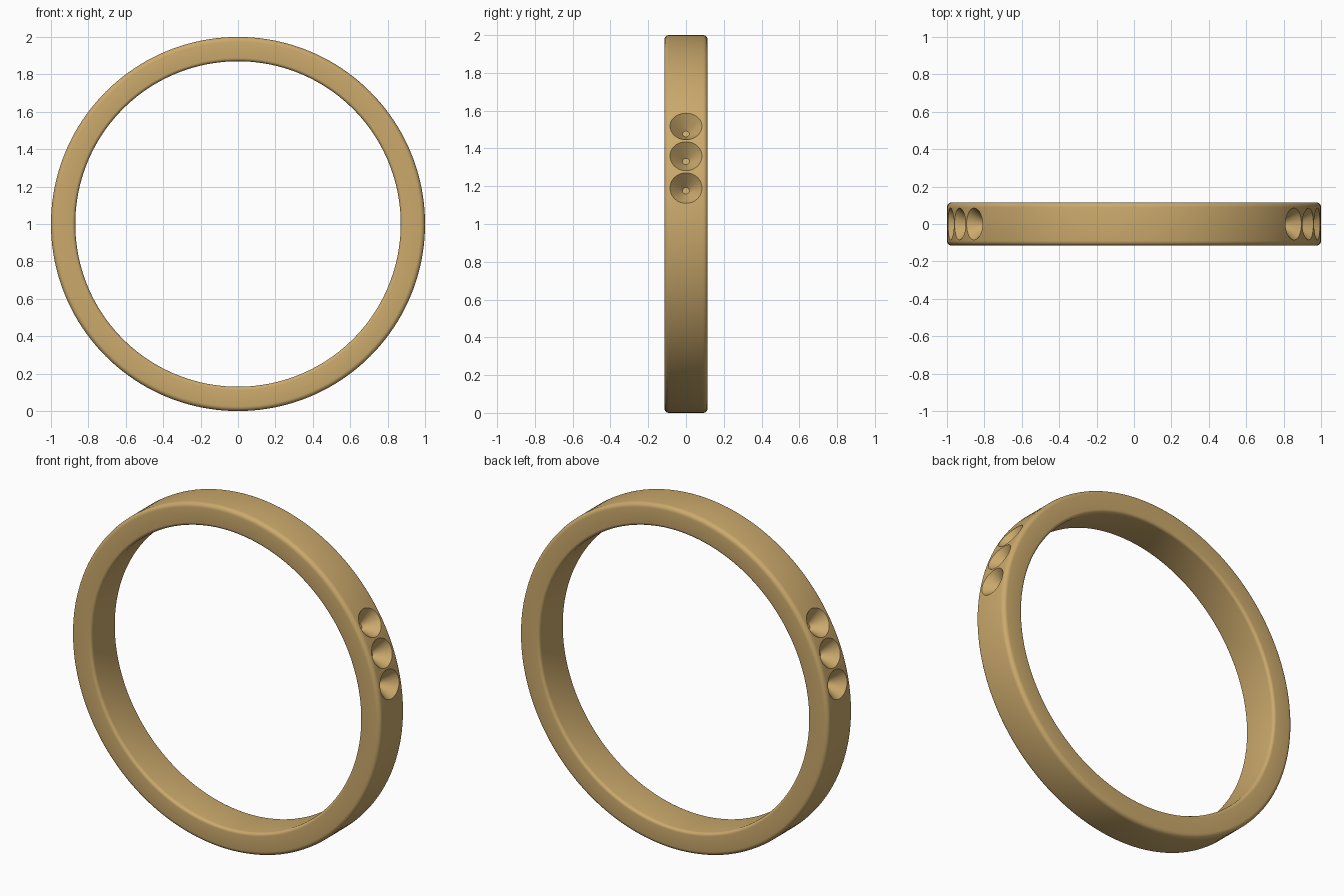
import bpy, bmesh, math
from mathutils import Matrix, Vector

if "Cube" in bpy.data.objects:
    bpy.data.objects.remove(bpy.data.objects["Cube"])

CENTRE = Vector((0, 0, 1))


def new_object(name, bm):
    bmesh.ops.recalc_face_normals(bm, faces=bm.faces)
    mesh = bpy.data.meshes.new(name)
    bm.to_mesh(mesh)
    bm.free()
    obj = bpy.data.objects.new(name, mesh)
    bpy.context.collection.objects.link(obj)
    return obj


def rounded_profile(r_in, r_out, half, b_in, b_out, steps=5):
    """Rectangle in (radius, y) with rounded corners."""
    pts = []
    corners = [(r_out - b_out, half - b_out, b_out, 0), (r_in + b_in, half - b_in, b_in, 90),
               (r_in + b_in, b_in - half, b_in, 180), (r_out - b_out, b_out - half, b_out, 270)]
    for r, y, b, start in corners:
        for i in range(steps + 1):
            a = math.radians(start + 90 * i / steps)
            pts.append((r + b * math.cos(a), y + b * math.sin(a)))
    return pts


# Band: rounded profile swept round the y axis
bm = bmesh.new()
profile = rounded_profile(0.87, 1.0, 0.115, 0.018, 0.025)
SEG = 160
rings = []
for s in range(SEG):
    a = 2 * math.pi * s / SEG
    rings.append([bm.verts.new(CENTRE + Vector((r * math.cos(a), y, r * math.sin(a))))
                  for r, y in profile])
n = len(profile)
for s in range(SEG):
    p, q = rings[s], rings[(s + 1) % SEG]
    for i in range(n):
        j = (i + 1) % n
        bm.faces.new((p[i], p[j], q[j], q[i]))
band = new_object("ring_band", bm)

# Conical stone seats: three on each side of the band
BOTTOM, TOP = 0.92, 1.012
for side in (-1, 1):
    for k, deg in enumerate((11, 21.1, 31.2)):
        a = math.radians(deg)
        direction = Vector((side * math.cos(a), 0, math.sin(a)))
        bm = bmesh.new()
        bmesh.ops.create_cone(bm, cap_ends=True, segments=48, radius1=0.018,
                              radius2=0.095, depth=TOP - BOTTOM)
        rot = direction.to_track_quat('Z', 'Y').to_matrix().to_4x4()
        bm.transform(Matrix.Translation(CENTRE + direction * (TOP + BOTTOM) / 2) @ rot)
        cutter = new_object(f"seat_cutter_{'left' if side < 0 else 'right'}_{k + 1}", bm)
        cutter.hide_render = True
        mod = band.modifiers.new("seat", 'BOOLEAN')
        mod.operation, mod.solver, mod.object = 'DIFFERENCE', 'EXACT', cutter

# Bake the cuts and remove the cutters
bpy.context.view_layer.objects.active = band
band.select_set(True)
for mod in list(band.modifiers):
    cutter = mod.object
    bpy.ops.object.modifier_apply(modifier=mod.name)
    bpy.data.objects.remove(cutter)

# Gold finish and smooth shading
gold = bpy.data.materials.new("gold")
gold.diffuse_color = (0.6, 0.4, 0.15, 1)
gold.use_nodes = True
gold.node_tree.nodes["Principled BSDF"].inputs["Base Color"].default_value = gold.diffuse_color
band.data.materials.clear()
band.data.materials.append(gold)
bpy.ops.object.shade_smooth_by_angle(angle=math.radians(30))
